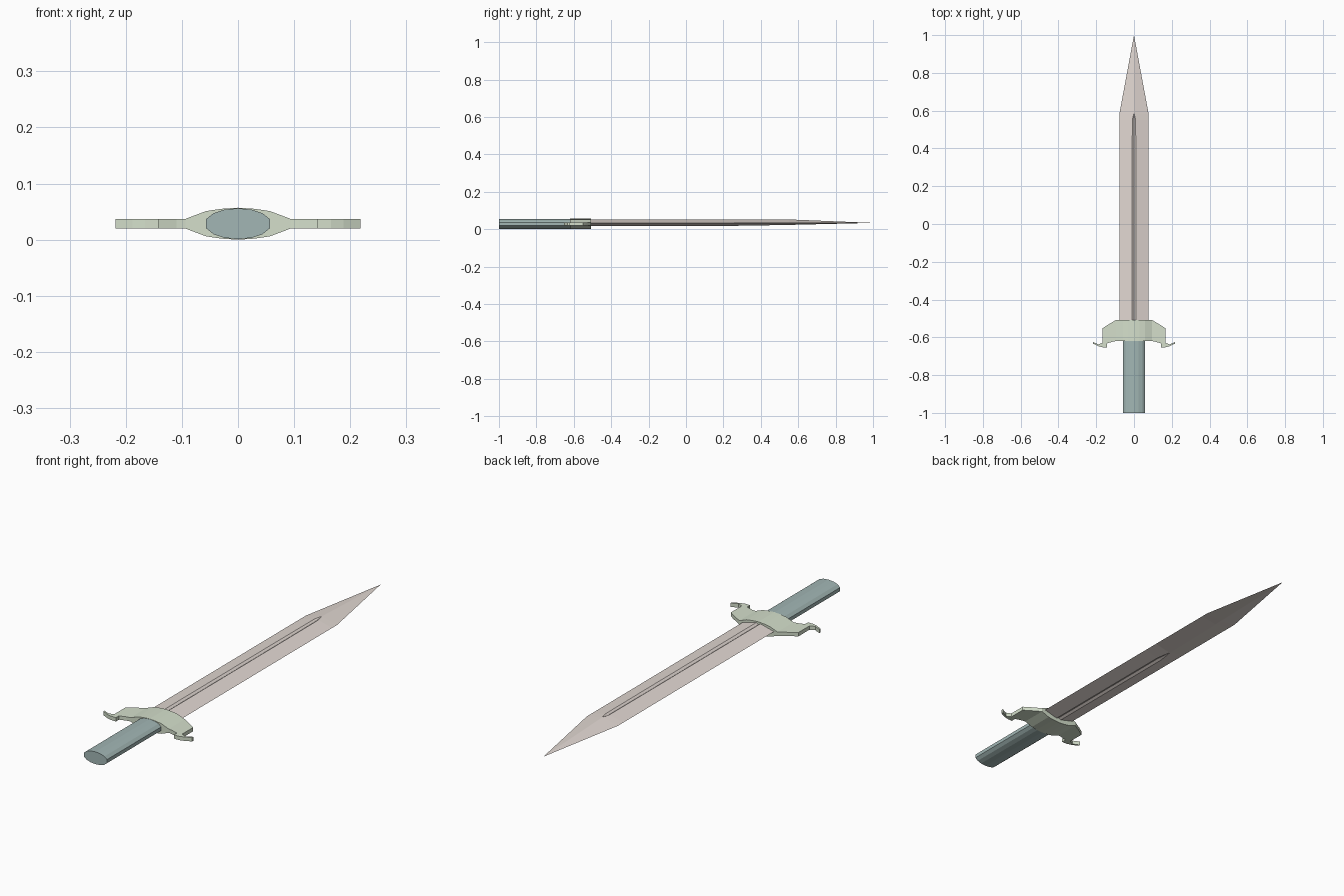
import bpy, bmesh

MID = 0.0285  # height of the centre plane


def loft(name, sections, color):
    """Skin a list of equal-length point rings, cap both ends."""
    bm = bmesh.new()
    rings = [[bm.verts.new(p) for p in s] for s in sections]
    n = len(rings[0])
    for a, b in zip(rings, rings[1:]):
        for i in range(n):
            j = (i + 1) % n
            bm.faces.new((a[i], a[j], b[j], b[i]))
    bm.faces.new(rings[0])
    bm.faces.new(rings[-1])
    bmesh.ops.remove_doubles(bm, verts=bm.verts, dist=1e-5)
    bmesh.ops.recalc_face_normals(bm, faces=bm.faces)
    me = bpy.data.meshes.new(name)
    bm.to_mesh(me)
    bm.free()
    ob = bpy.data.objects.new(name, me)
    bpy.context.collection.objects.link(ob)
    mat = bpy.data.materials.new(name + "_colour")
    mat.diffuse_color = (*color, 1)
    me.materials.append(mat)
    return ob


# Handle: faceted oval grip
quarter = [(0.057, 0.008), (0.044, 0.0185), (0.025, 0.025)]
upper = quarter + [(0, 0.0275)] + [(-x, z) for x, z in reversed(quarter)]
oval = upper + [(-x, -z) for x, z in upper]
loft("handle", [[(x, y, MID + z) for x, z in oval] for y in (-1.0, -0.58)],
     (0.36, 0.47, 0.46))

# Guard: half stations (x, front y, back y, half thickness), mirrored in x
half = [
    (0.0, -0.507, -0.62, 0.0285), (0.03, -0.507, -0.62, 0.0265),
    (0.057, -0.507, -0.62, 0.0225), (0.094, -0.507, -0.62, 0.0085),
    (0.11, -0.517, -0.622, 0.0085), (0.142, -0.536, -0.632, 0.0085),
    (0.142, -0.536, -0.653, 0.0085), (0.166, -0.552, -0.653, 0.0085),
    (0.166, -0.628, -0.653, 0.0085), (0.188, -0.638, -0.647, 0.0085),
    (0.218, -0.624, -0.633, 0.0085),
]
full = [(-x, f, b, t) for x, f, b, t in reversed(half[1:])] + half
loft("guard", [[(x, f, MID - t), (x, f, MID + t), (x, b, MID + t), (x, b, MID - t)]
               for x, f, b, t in full], (0.66, 0.74, 0.60))

# Blade: (y, half width, top z, bottom z, top groove width/depth, bottom groove width/depth)
stations = [
    (-0.55, 0.077, 0.051, 0.017, 0.010, 0.007, 0.012, 0.006),
    (0.17, 0.077, 0.051, 0.018, 0.010, 0.007, 0.012, 0.006),
    (0.24, 0.077, 0.051, 0.018, 0.010, 0.007, 0.001, 0.0),
    (0.55, 0.077, 0.051, 0.023, 0.009, 0.006, 0.001, 0.0),
    (0.585, 0.077, 0.051, 0.024, 0.001, 0.0, 0.001, 0.0),
    (1.0, 0.0, 0.034, 0.034, 0.0, 0.0, 0.0, 0.0),
]
EDGE = 0.034
loft("blade", [[(-w, y, EDGE), (-gt, y, t), (0, y, t - dt), (gt, y, t),
                (w, y, EDGE), (gb, y, b), (0, y, b + db), (-gb, y, b)]
               for y, w, t, b, gt, dt, gb, db in stations], (0.75, 0.68, 0.64))
